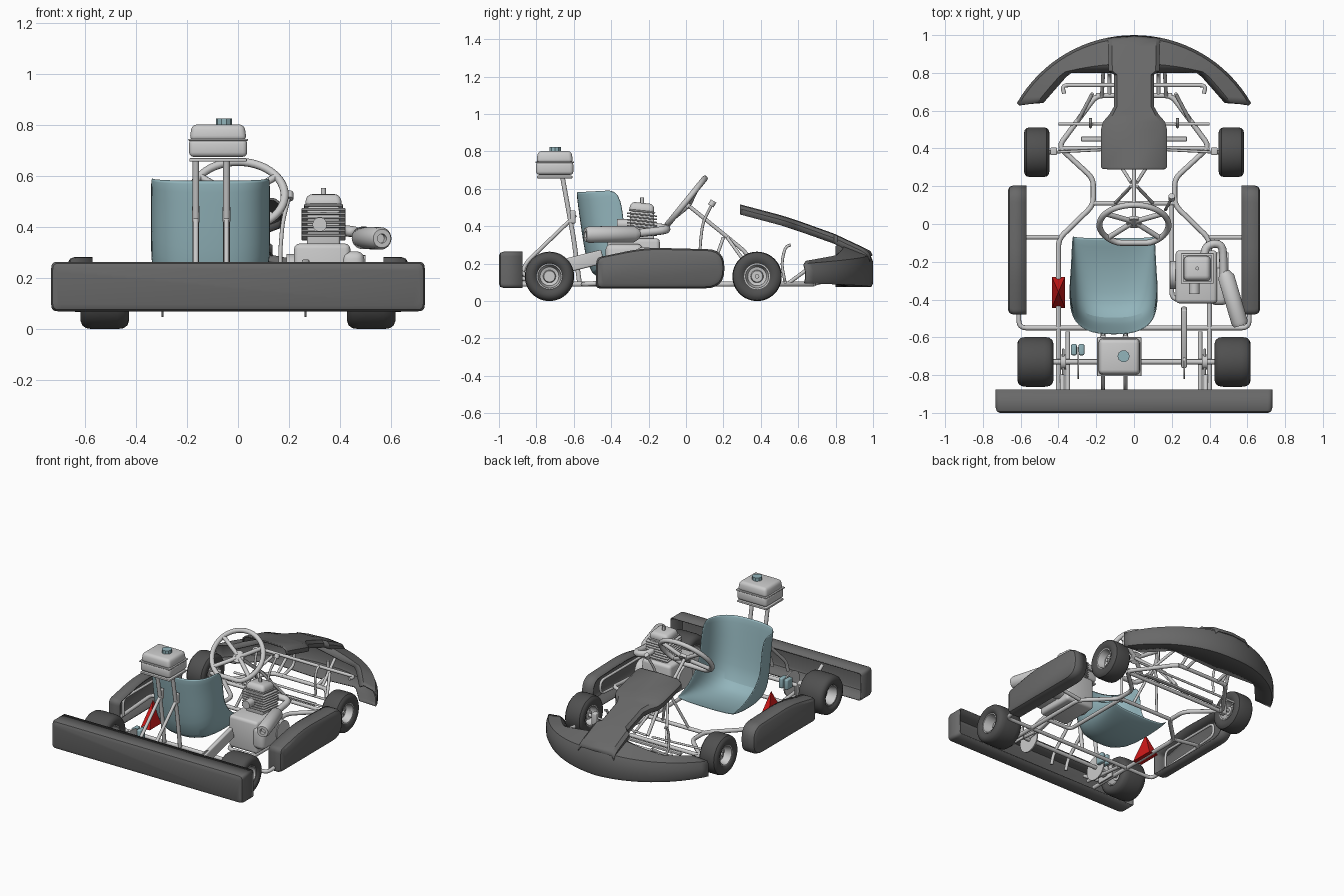
import bpy, bmesh, math
from mathutils import Vector as V, Matrix

if "Cube" in bpy.data.objects:
    bpy.data.objects.remove(bpy.data.objects["Cube"])

def material(name, c):
    m = bpy.data.materials.new(name)
    m.diffuse_color = (*c, 1)
    m.use_nodes = True
    m.node_tree.nodes["Principled BSDF"].inputs["Base Color"].default_value = m.diffuse_color
    return m
DARK = material("dark_plastic", (.14, .14, .14))
RUBBER = material("rubber", (.08, .08, .08))
TEAL = material("teal", (.29, .46, .50))
RED = material("red", (.65, .01, .01))

def select(ob):
    bpy.ops.object.select_all(action='DESELECT')
    ob.select_set(True)
    bpy.context.view_layer.objects.active = ob

def add(name, data, mat=None, solid=0, angle=35):
    """link the object, make it a mesh, shade it and thicken it"""
    ob = bpy.data.objects.new(name, data)
    bpy.context.collection.objects.link(ob)
    select(ob)
    if ob.type == 'CURVE': bpy.ops.object.convert(target='MESH')
    ob = bpy.context.object
    if mat: ob.data.materials.append(mat)
    bpy.ops.object.shade_smooth_by_angle(angle=math.radians(angle))
    if solid: ob.modifiers.new("thickness", 'SOLIDIFY').thickness = solid
    return ob

def finish(name, bm, mat=None, sym=False, solid=0):
    bmesh.ops.remove_doubles(bm, verts=bm.verts[:], dist=1e-5)
    bmesh.ops.recalc_face_normals(bm, faces=bm.faces[:])
    if sym:
        g = bmesh.ops.duplicate(bm, geom=bm.verts[:] + bm.edges[:] + bm.faces[:])['geom']
        for e in g:
            if isinstance(e, bmesh.types.BMVert): e.co.x *= -1
        bmesh.ops.reverse_faces(bm, faces=[f for f in g if isinstance(f, bmesh.types.BMFace)])
    me = bpy.data.meshes.new(name)
    bm.to_mesh(me); bm.free()
    return add(name, me, mat, solid)

def rounded(pts, r, closed=False, n=4):
    """round the corners of a path; r is one radius or one per corner"""
    pts = [V(p) for p in pts]; out = []
    for i, p in enumerate(pts):
        if not closed and i in (0, len(pts) - 1):
            out.append(p); continue
        ri = r[i] if isinstance(r, list) else r
        a, b = pts[i - 1] - p, pts[(i + 1) % len(pts)] - p
        p0, p1 = [p + d.normalized() * min(ri, .48 * d.length) for d in (a, b)]
        out += [p0 * (1 - t) ** 2 + p * 2 * t * (1 - t) + p1 * t * t for t in (j / n for j in range(n + 1))]
    return out

def tube(name, paths, r=.013, sym=False, bend=.04, closed=False):
    cu = bpy.data.curves.new(name, 'CURVE')
    cu.dimensions = '3D'; cu.bevel_depth = r; cu.bevel_resolution = 3; cu.use_fill_caps = True
    for path in paths:
        pts = path if closed else rounded(path, bend)
        for s in ((1, -1) if sym else (1,)):
            sp = cu.splines.new('POLY'); sp.points.add(len(pts) - 1)
            for q, p in zip(sp.points, pts): q.co = (p[0] * s, p[1], p[2], 1)
            sp.use_cyclic_u = closed
    return add(name, cu, angle=50)

def box(name, c, size, bevel=.01, taper=1, tilt=0, mat=None, sym=False):
    bm = bmesh.new(); bmesh.ops.create_cube(bm, size=1)
    for v in bm.verts:
        k = taper if v.co.z > 0 else 1
        v.co = (v.co.x * size[0] * k, v.co.y * size[1] * k, v.co.z * size[2])
    bmesh.ops.bevel(bm, geom=bm.edges[:], offset=bevel, segments=3, profile=.5, affect='EDGES')
    bm.transform(Matrix.Translation(c) @ Matrix.Rotation(math.radians(tilt), 4, 'X'))
    return finish(name, bm, mat, sym)

def loft(name, rows, mat=None, sym=False, solid=0, cap=False):
    bm = bmesh.new(); vs = [[bm.verts.new(p) for p in row] for row in rows]
    for a, b in zip(vs, vs[1:]):
        for i in range(len(a) - 1): bm.faces.new((a[i], a[i + 1], b[i + 1], b[i]))
    if cap: bm.faces.new(vs[-1][:-1])
    return finish(name, bm, mat, sym, solid)

def lathe(name, c, prof, axis=(1, 0, 0), mat=None, sym=False, n=36):
    """prof: (radius, distance along axis) pairs"""
    q = V((0, 0, 1)).rotation_difference(V(axis)); angles = [2 * math.pi * i / n for i in range(n + 1)]
    return loft(name, [[V(c) + q @ V((r * math.cos(a), r * math.sin(a), d)) for a in angles] for r, d in prof], mat, sym)

def disc(name, c, r, h, axis=(1, 0, 0), mat=None, sym=False, n=32):
    return lathe(name, c, [(0, -h / 2), (r, -h / 2), (r, h / 2), (0, h / 2)], axis, mat, sym, n)

def tray(name, outline, r, depths, put, sym=False):
    """hollow moulded cover: rounded outline pulled through (depth, inset) steps"""
    pts = rounded([(a, b, 0) for a, b in outline], r, True, 6); rows = []
    lo, hi = [V(f(p[i] for p in pts) for i in range(3)) for f in (min, max)]
    mid, size = (lo + hi) / 2, hi - lo
    for d, ins in depths:
        row = [put(*[mid[i] + (p[i] - mid[i]) * (1 - 2 * ins / size[i]) for i in (0, 1)], d) for p in pts]
        rows.append(row + row[:1])
    return loft(name, rows, DARK, sym, .008, True)

# rear bumper and side pods
tray("rear_bumper", [(-.732, .07), (.732, .07), (.732, .264), (-.732, .264)], .025,
     [(-.875, 0), (-.975, 0), (-.993, .006), (-1, .022)], lambda a, b, d: (a, d, b))
tray("side_pod", [(-.48, .068), (.205, .068), (.205, .275), (-.22, .286), (-.48, .232)], [.02, .1, .09, .1, .03],
     [(.57, 0), (.638, 0), (.658, .008), (.668, .025)], lambda a, b, d: (d, a, b), True)
# nose: curved bumper plus raised centre panel
rows = []
for i in range(33):
    s = i / 16 - 1; e = abs(s); a = s * math.radians(60.3); ix = .48 * s
    o = V((math.sin(a) * .714, .286 + math.cos(a) * .714, 0))
    n = V((ix, min(.8, .8 - (abs(ix) - .34) * 1.14), 0))
    zt, zb, zi = [V((0, 0, z)) for z in (.25 - .05 * e, .075 + .02 * e, .315 - .1 * e)]
    up = V((0, 0, .02))
    rows.append([n + zb, o * .99 + zb, o + zb + up, o + zt - 2 * up, o * .985 + zt, n.lerp(o, .25) + zi, n + zi - up])
loft("front_bumper", rows, DARK, solid=.008)
rows = []
for y, w, z in [(.29, .165, .513), (.3, .175, .51), (.5, .175, .457), (.54, .165, .445), (.58, .13, .432), (.62, .107, .418),
                (.79, .105, .357), (.81, .135, .348), (.94, .137, .287), (.985, .137, .265), (.998, .137, .24)]:
    k = .014 if y > .95 else 0
    half = [(w, y - k, z - .05), (w, y - k, z - .02), (w * .85, y - k * .8, z)]
    rows.append([(-p[0], *p[1:]) for p in half] + [(0, y, z + .004)] + half[::-1])
loft("nose_panel", rows, DARK, solid=.008)
# wheels and rear axle
for name, x, y, h in (("rear", .522, -.73, .095), ("front", .515, .38, .068)):
    half = [(.066, h * .8), (.08, h * .95), (.1, h), (.117, h * .93), (.128, h * .78), (.132, h * .5)]
    lathe(name + "_tyre", (x, y, .132), half + [(r, -d) for r, d in reversed(half)] + half[:1], mat=RUBBER, sym=True, n=48)
    lathe(name + "_rim", (x, y, .132), [(0, h * .3), (.03, h * .3), (.034, h * .1), (.05, h * .15), (.062, h * .85), (.069, h * .85),
          (.069, -h * .85), (.062, -h * .85), (.056, -h * .1), (.03, -h * .1), (.03, -h * .6), (0, -h * .6)], sym=True)
tube("rear_axle", [[(-.5, -.73, .132), (.5, -.73, .132)]], .014)
disc("axle_bearing", (.375, -.73, .132), .04, .03, sym=True)
box("bearing_hanger", (.375, -.73, .115), (.012, .14, .09), .004, sym=True)
# chassis
Z = .09
tube("main_rail", [[(.40, -.88, Z), (.40, -.08, Z), (.215, .1, Z), (.215, .24, Z), (.40, .41, Z), (.2, .68, Z), (.13, .68, Z)]], .014, True)
tube("outer_rear_rail", [[(.35, -.88, .12), (.35, -.57, Z)], [(.38, -.8, .1), (.38, -.95, .2)]], .012, True)
tube("cross_members", [[(-.2, .68, Z), (.2, .68, Z)], [(-.4, .4, Z), (.4, .4, Z)], [(-.22, .11, Z), (.22, .11, Z)],
                       [(-.4, -.55, Z), (.4, -.55, Z)], [(.2, .1, Z), (.2, -.4, Z), (.4, -.4, Z)]])
tube("side_bar", [[(.4, -.55, Z), (.61, -.55, Z), (.61, -.07, .12), (.4, -.07, Z)]], .013, True)
tube("side_pod_stay", [[(.6, -.4, .1), (.6, -.4, .22), (.6, .08, .22), (.6, .08, .13), (.6, -.05, .12)]], .009, True)
tube("front_bumper_hoop", [[(.37, .69, .2), (.38, .735, .2), (-.38, .735, .2), (-.37, .69, .2)]], .011, bend=.03)
tube("front_bumper_stay", [[(.13, .68, Z), (.13, .8, .12), (.13, .8, .22)], [(.17, .68, .1), (.16, .85, .25)], [(.3, .54, Z), (.22, .69, .2)]], .01, True)
# steering gear, pedals and gear lever
c, vv, ax = V((0, -.005, .525)), V((0, .63, .777)), V((0, .777, -.63))
def on_wheel(a, k=1): return c + V((.183 * math.cos(a) * k, 0, 0)) + vv * max(-.15, .168 * math.sin(a)) * k
tube("steering_wheel_ring", [[on_wheel(i * math.pi / 24) for i in range(48)]], .016, closed=True)
tube("steering_wheel_spokes", [[on_wheel(a, .1) + ax * .02, on_wheel(a, .98)] for a in (.6, 2.54, 3.85, 5.57)], .014)
disc("steering_hub", c + ax * .02, .04, .02, ax)
tube("steering_column", [[c + ax * .02, (0, .31, .27), (0, .42, .13)]], .011)
tube("column_support", [[(.1, .11, Z), (.015, .2, .34)], [(.13, .4, Z), (.015, .22, .34)]], .009, True)
tube("tie_rod", [[(.02, .4, .12), (.42, .38, .13)]], .007, True)
box("knuckle", (.425, .385, .125), (.035, .04, .08), .006, sym=True)
tube("stub_axle", [[(.42, .38, .132), (.55, .38, .132)]], .012, True)
tube("pedal", [[(.1, .53, .1), (.23, .53, .1), (.23, .51, .2), (.23, .53, .29), (.23, .56, .3)]], .008, True)
tube("pedal_shaft", [[(-.4, .53, .1), (.4, .53, .1)]], .008)
box("foot_rest", (0, .45, .09), (.56, .025, .015), .004)
tube("shift_lever", [[(.17, .08, Z), (.165, .075, .3), (.175, .09, .42), (.2, .14, .52)]], .008)
disc("shift_knob", (.2, .14, .522), .017, .03, (0, .5, .8), n=20)
# seat: each station runs from centre line out to the rim
mid = [(-.07, .16), (-.16, .125), (-.3, .1), (-.43, .1), (-.51, .14), (-.54, .25), (-.56, .38), (-.575, .49), (-.588, .585)]
rim = [(-.06, .19), (-.12, .2), (-.2, .235), (-.26, .28), (-.30, .33), (-.325, .38), (-.335, .46), (-.345, .54), (-.38, .595)]
rows = []
for k, (m, r) in enumerate(zip(mid, rim)):
    w = .219 + .015 * min(1, k / 4); row = []
    for i in range(-10, 11):
        a = abs(i) / 10 * math.pi / 2
        x = math.copysign(w * math.sin(a) ** .75, i); h = 1 - max(0, math.cos(a)) ** .7
        row.append((x - .108, m[0] + (r[0] - m[0]) * h, m[1] + (r[1] - m[1]) * h))
    rows.append(row)
smooth = loft("seat", rows, TEAL, solid=.008).modifiers.new("smooth", 'SUBSURF')
smooth.levels = smooth.render_levels = 1
# fuel tank on its posts behind the seat
for name, w, d, z, h, b, t in [("lower", .228, .2, .71, .07, .018, 1), ("upper", .224, .196, .77, .064, .02, .92),
                               ("seam", .234, .206, .742, .008, .003, 1), ("tray", .225, .19, .663, .014, .004, 1)]:
    box("tank_" + name, (-.078, -.702, z), (w, d, h), b, t)
disc("fuel_cap", (-.055, -.7, .812), .032, .026, (0, 0, 1), TEAL, n=10)
for i, x in enumerate((-.165, -.045)):
    tube(f"tank_post_{i}", [[(x, -.66, .66), (x, -.6, .33), (x, -.57, .1)]])
    tube(f"seat_strut_{i}", [[(x, -.59, .46), (x, -.86, .2), (x, -.88, .13)]], .011)
    box(f"post_clamp_{i}", (x, -.605, .45), (.03, .03, .07), .008)
# engine
box("crankcase", (.33, -.28, .225), (.22, .28, .22), .02)
box("gearbox_cover", (.45, -.33, .23), (.09, .2, .15), .03)
disc("clutch_cover", (.45, -.22, .22), .07, .1)
disc("ignition_cover", (.22, -.27, .22), .075, .06)
box("cylinder_core", (.335, -.235, .4), (.13, .13, .16))
for i in range(8):
    s = .172 - .02 * (i > 6)
    box(f"cooling_fin_{i}", (.335, -.235, .36 + i * .017), (s, s - .01, .008), .003, tilt=-6)
box("cylinder_head", (.335, -.235, .5), (.15, .14, .05), .02, .85, -6)
disc("spark_plug", (.335, -.235, .535), .01, .035, (0, 0, 1), n=12)
disc("carburettor", (.32, -.33, .41), .028, .08, (0, 1, 0))
# exhaust
tube("exhaust_pipe", [[(.37, -.19, .4), (.38, -.11, .39), (.47, -.1, .38), (.475, -.28, .36)]], .022, bend=.06)
lathe("silencer", (.485, -.27, .358), [(0, -.02), (.025, -.02), (.044, .01), (.044, .26), (.036, .28), (.018, .28), (.018, .25), (0, .25)], (.284, -.959, -.01))
# chain drive, brake and red block
disc("sprocket", (.265, -.735, .132), .085, .008, n=40)
box("chain_guard", (.265, -.6, .2), (.03, .32, .075), .008, tilt=14)
disc("brake_disc", (-.295, -.735, .132), .085, .008)
for i in (0, 1):
    box(f"brake_caliper_{i}", (-.318 + i * .04, -.665, .165), (.03, .06, .07), .008, mat=TEAL)
base = [(-.435, -.445, .08), (-.365, -.445, .08), (-.365, -.28, .08), (-.435, -.28, .08), (-.435, -.445, .08)]
bm = bmesh.new()
for a, b in zip(base, base[1:]): bm.faces.new([bm.verts.new(p) for p in (a, b, (-.4, -.36, .25))])
bm.faces.new([bm.verts.new(p) for p in base[:4]])
finish("red_block", bm, RED)
